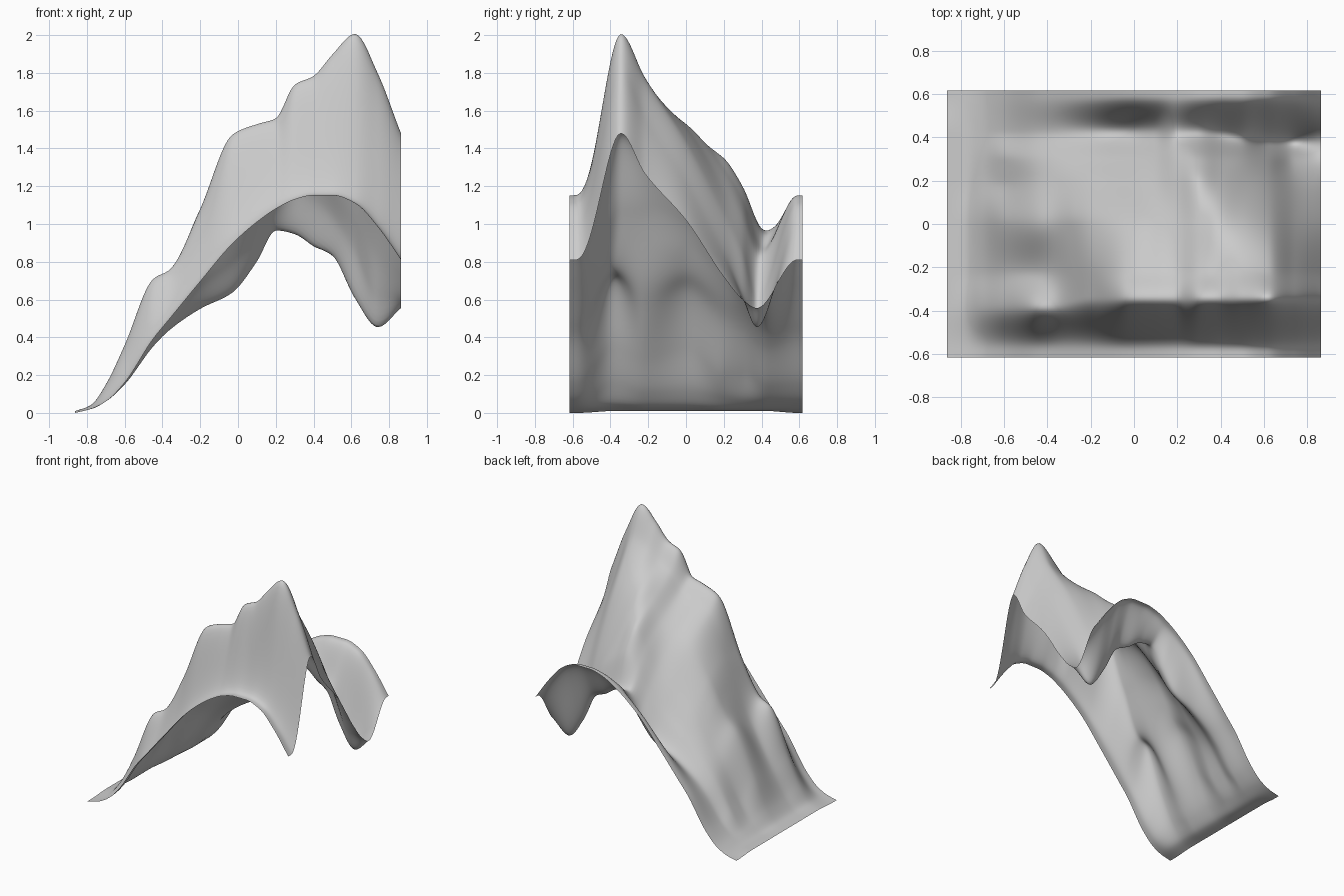
import bpy, bmesh

if "Cube" in bpy.data.objects:
    bpy.data.objects.remove(bpy.data.objects["Cube"])

HALF_X, HALF_Y = 0.863, 0.616
NX, NY = 130, 96

# Height profiles along x: rim arch, then from the ridge back to the valley
XS = [-.863, -.78, -.70, -.60, -.45, -.36, -.20, -.03, .10, .20, .30, .40, .50, .62, .74, .863]
RIM = [.0, .02, .06, .16, .39, .50, .695, .895, 1.01, 1.08, 1.13, 1.152, 1.152, 1.11, .985, .81]
FOLDS = [
    [.01, .04, .15, .36, .71, .76, 1.08, 1.475, 1.53, 1.56, 1.74, 1.785, 1.90, 2.01, 1.80, 1.48],
    [.01, .03, .11, .28, .54, .70, 1.08, 1.38, 1.44, 1.48, 1.60, 1.66, 1.74, 1.78, 1.56, 1.27],
    [.01, .03, .12, .34, .64, .75, 1.02, 1.22, 1.29, 1.36, 1.47, 1.53, 1.51, 1.44, 1.22, 1.02],
    [.01, .02, .08, .21, .49, .61, .81, .95, 1.07, 1.22, 1.35, 1.29, 1.20, 1.06, .84, .72],
    [.01, .02, .07, .21, .44, .54, .68, .80, .95, 1.11, 1.20, 1.13, 1.04, .85, .61, .60],
    [.01, .02, .06, .15, .35, .44, .55, .635, .80, .965, .945, .88, .83, .60, .45, .555],
]


def smooth(t):
    t = min(max(t, 0), 1)
    return t * t * (3 - 2 * t)


def spline(xs, zs, x, flat_ends=False):
    """Cubic Hermite curve through the points, with limited slopes."""
    n = len(xs)
    d = [(zs[i + 1] - zs[i]) / (xs[i + 1] - xs[i]) for i in range(n - 1)]
    i = 0
    while i < n - 2 and x > xs[i + 1]:
        i += 1

    def slope(k):
        if k == 0 or k == n - 1:
            return 0 if flat_ends else d[min(k, n - 2)]
        a, b = d[k - 1], d[k]
        return 2 * a * b / (a + b) if a * b > 0 else 0

    h = xs[i + 1] - xs[i]
    t = (x - xs[i]) / h
    s = smooth(t)
    return (zs[i] * (1 - s) + zs[i + 1] * s
            + h * (slope(i) * t * (1 - t) ** 2 - slope(i + 1) * t * t * (1 - t)))


def heights(x):
    """Heights of the sheet across y at one x."""
    rim = spline(XS, RIM, x)
    cross = [spline(XS, f, x) for f in FOLDS]
    # The ridge and the valley wander slightly in y
    ridge = -.345 - .04 * smooth((-.2 - x) / .2)
    valley = .425 - .05 * smooth((x - .25) / .4)
    ys = [ridge, -.22, 0, .20, .30, valley]
    for j in range(NY + 1):
        y = -HALF_Y + 2 * HALF_Y * j / NY
        if y < ridge:
            w = smooth(max((y + .585) / (ridge + .585), 0) ** 1.15)
            z = rim + (cross[0] - rim) * w
        elif y > valley:
            z = rim + (cross[-1] - rim) * smooth((.59 - y) / (.59 - valley))
        else:
            z = spline(ys, cross, y, True)
        yield y, max(z, 0)


# Open draped sheet
bm = bmesh.new()
rows = []
for i in range(NX + 1):
    x = -HALF_X + 2 * HALF_X * i / NX
    rows.append([bm.verts.new((x, y, z)) for y, z in heights(x)])
for a, b in zip(rows, rows[1:]):
    for j in range(NY):
        bm.faces.new((a[j], b[j], b[j + 1], a[j + 1]))

# Soften the profile joints inside the sheet
inner = [v for v in bm.verts if not v.is_boundary]
for _ in range(2):
    bmesh.ops.smooth_vert(bm, verts=inner, factor=0.4, use_axis_z=True)

mesh = bpy.data.meshes.new("draped_sheet")
bm.to_mesh(mesh)
bm.free()
mesh.polygons.foreach_set("use_smooth", [True] * len(mesh.polygons))
sheet = bpy.data.objects.new("draped_sheet", mesh)
bpy.context.collection.objects.link(sheet)
